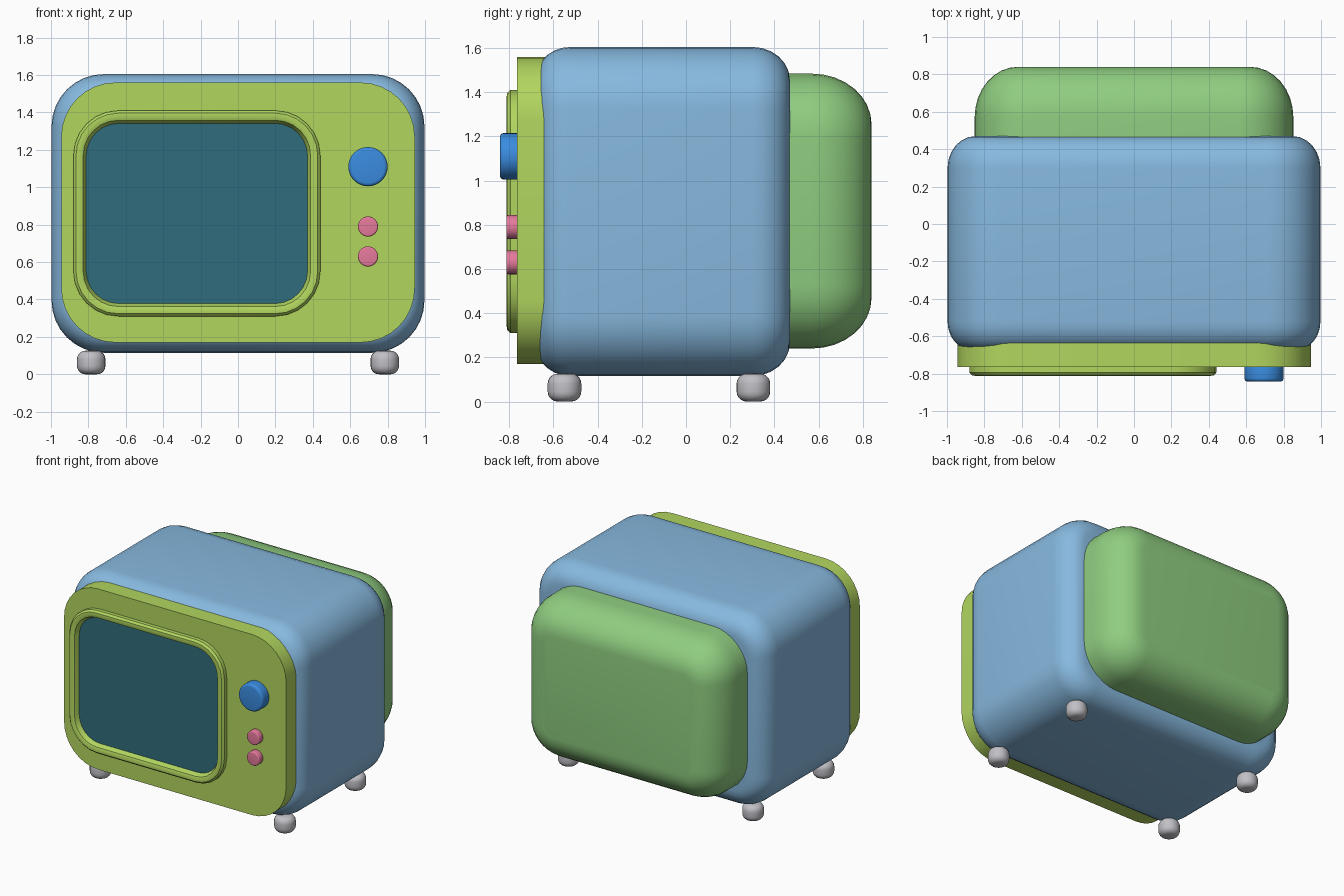
import bpy, bmesh, math

if "Cube" in bpy.data.objects:
    bpy.data.objects.remove(bpy.data.objects["Cube"])


def material(name, r, g, b):
    lin = [((c / 255 + 0.055) / 1.055) ** 2.4 for c in (r, g, b)]
    m = bpy.data.materials.new(name)
    m.diffuse_color = (*lin, 1)
    m.use_nodes = True
    m.node_tree.nodes["Principled BSDF"].inputs["Base Color"].default_value = m.diffuse_color
    return m


BLUE = material("pale blue", 135, 185, 223)
LIME = material("lime", 178, 214, 95)
GREEN = material("leaf green", 143, 205, 128)
TEAL = material("dark teal", 48, 108, 124)
KNOB = material("bright blue", 58, 140, 224)
PINK = material("pink", 230, 122, 156)
GREY = material("light grey", 192, 192, 198)


def finish(name, bm, mat, angle=40):
    bmesh.ops.recalc_face_normals(bm, faces=bm.faces)
    me = bpy.data.meshes.new(name)
    bm.to_mesh(me)
    bm.free()
    me.materials.append(mat)
    ob = bpy.data.objects.new(name, me)
    bpy.context.collection.objects.link(ob)
    bpy.ops.object.select_all(action='DESELECT')
    ob.select_set(True)
    bpy.context.view_layer.objects.active = ob
    bpy.ops.object.shade_smooth_by_angle(angle=math.radians(angle))
    return ob


def rounded_rect(w, h, r, seg):
    """Outline of a rounded rectangle with half sizes w, h."""
    pts = []
    for k, (sx, sz) in enumerate(((1, 1), (-1, 1), (-1, -1), (1, -1))):
        for i in range(seg + 1):
            a = (k + i / seg) * math.pi / 2
            pts.append((sx * (w - r) + r * math.cos(a),
                        sz * (h - r) + r * math.sin(a)))
    return pts


def loft(name, mat, cx, cz, w, h, r, rings, seg=8, caps=(True, True), angle=40):
    """Skin rounded rectangles along y; rings = (y, inset)."""
    bm = bmesh.new()
    loops = [[bm.verts.new((cx + x, y, cz + z)) for x, z in
              rounded_rect(w - s, h - s, max(r - s, 0.03), seg)] for y, s in rings]
    for a, b in zip(loops, loops[1:]):
        for i in range(len(a)):
            j = (i + 1) % len(a)
            bm.faces.new((a[i], a[j], b[j], b[i]))
    for use, loop in zip(caps, (loops[0], loops[-1])):
        if use:
            bm.faces.new(loop)
    return finish(name, bm, mat, angle)


def rim(y, direction, depth, inset, n=6):
    """Elliptical edge rounding from the wall to the end plane at y."""
    return [(y - direction * depth * (1 - math.sin(a)), inset * (1 - math.cos(a)))
            for a in (i / n * math.pi / 2 for i in range(n + 1))]


def round_part(name, mat, loc, radius, depth, bevel, axis, seg=32, n=4):
    """Disc or barrel with both rims rounded, centred at loc."""
    bm = bmesh.new()
    prof = [(radius - bevel * (1 - math.cos(a)), depth / 2 - bevel * (1 - math.sin(a)))
            for a in (i / n * math.pi / 2 for i in range(n + 1))]
    prof = [(r, -d) for r, d in reversed(prof)] + prof
    loops = []
    for r, d in prof:
        ring = []
        for i in range(seg):
            a = 2 * math.pi * i / seg
            u, v = r * math.cos(a), r * math.sin(a)
            p = (u, v, d) if axis == 'Z' else (u, d, v)
            ring.append(bm.verts.new([c + q for c, q in zip(loc, p)]))
        loops.append(ring)
    for a, b in zip(loops, loops[1:]):
        for i in range(seg):
            j = (i + 1) % seg
            bm.faces.new((a[i], a[j], b[j], b[i]))
    bm.faces.new(loops[0])
    bm.faces.new(loops[-1])
    return finish(name, bm, mat)


# Main cabinet
loft("cabinet", BLUE, 0, 0.86, 0.997, 0.745, 0.28,
     rim(-0.67, -1, 0.15, 0.12)[::-1] + rim(0.47, 1, 0.17, 0.15))

# Rear housing
loft("rear_housing", GREEN, 0, 0.862, 0.852, 0.622, 0.29,
     [(0.40, 0)] + rim(0.84, 1, 0.27, 0.23, 8))

# Front panel
loft("front_panel", LIME, 0, 0.865, 0.945, 0.695, 0.29,
     [(-0.6, 0), (-0.765, 0)])

# Raised screen surround, open in the middle, and the recessed screen
loft("screen_surround", LIME, -0.22, 0.86, 0.66, 0.55, 0.24,
     [(-0.76, 0), (-0.795, 0), (-0.81, 0.014), (-0.812, 0.034),
      (-0.805, 0.052), (-0.766, 0.07)], seg=6, caps=(False, False), angle=30)
loft("screen", TEAL, -0.22, 0.86, 0.592, 0.482, 0.175,
     [(-0.764, 0), (-0.771, 0)], seg=6)

# Controls
round_part("tuning_knob", KNOB, (0.695, -0.795, 1.11), 0.105, 0.095, 0.018, 'Y')
for i, z in enumerate((0.79, 0.63)):
    round_part(f"button_{i + 1}", PINK, (0.695, -0.785, z), 0.054, 0.055, 0.009, 'Y', 24)

# Feet
for x in (-0.785, 0.785):
    for y in (-0.55, 0.305):
        side = "left" if x < 0 else "right"
        end = "front" if y < 0 else "rear"
        round_part(f"foot_{end}_{side}", GREY, (x, y, 0.063), 0.076, 0.126, 0.045, 'Z', 24, 5)
